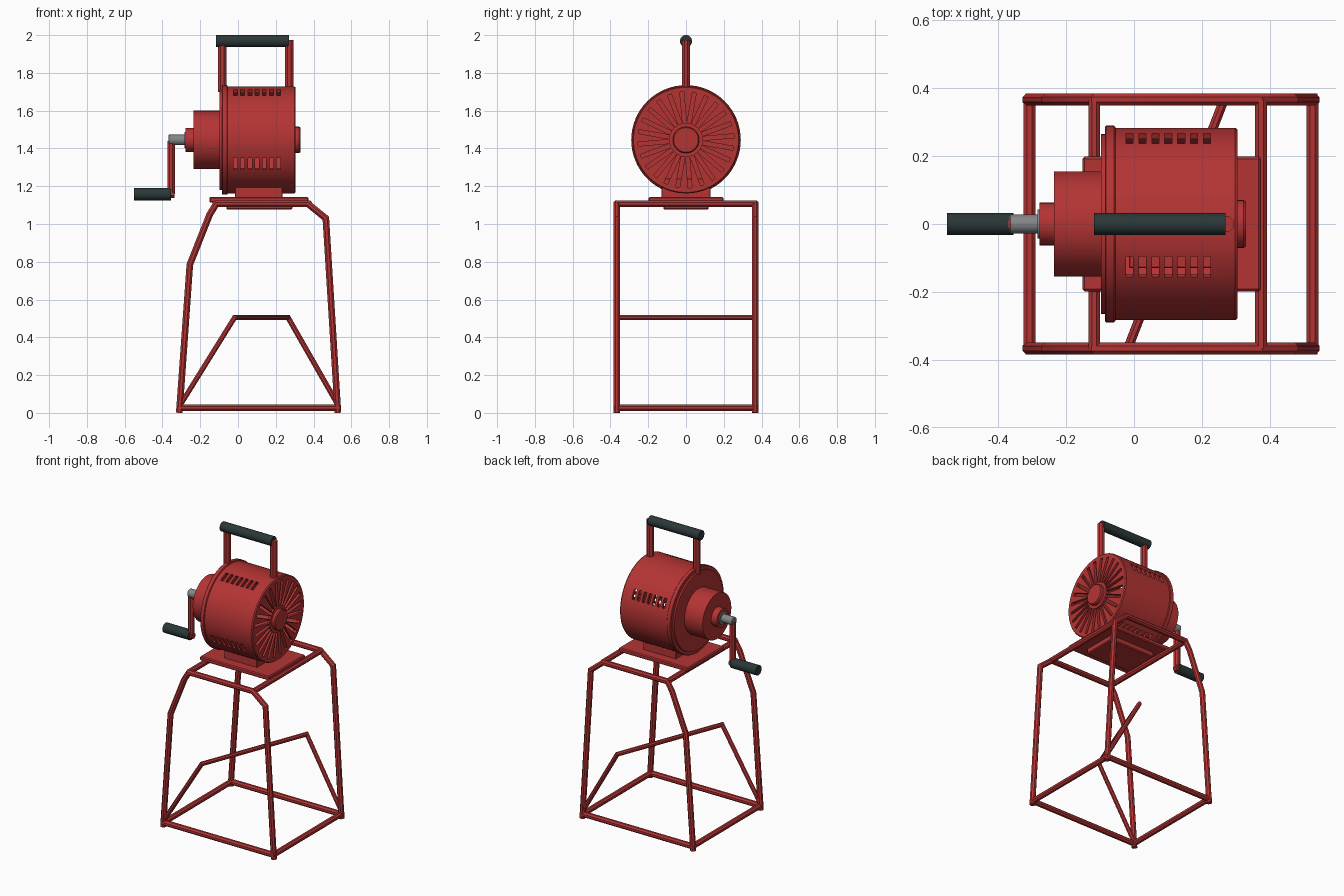
import bpy, bmesh, math
from mathutils import Vector, Matrix

if "Cube" in bpy.data.objects:
    bpy.data.objects.remove(bpy.data.objects["Cube"])


def material(name, rgb):
    m = bpy.data.materials.new(name)
    m.diffuse_color = (*rgb, 1)
    m.use_nodes = True
    m.node_tree.nodes["Principled BSDF"].inputs["Base Color"].default_value = m.diffuse_color
    return m


RED = material("red paint", (0.46, 0.034, 0.034))
DARK = material("dark grip rubber", (0.024, 0.038, 0.039))
GREY = material("grey steel", (0.23, 0.235, 0.24))
AXIS_Z = 1.445          # height of the motor axis


def finish(name, bm, mat):
    bmesh.ops.recalc_face_normals(bm, faces=bm.faces)
    me = bpy.data.meshes.new(name)
    bm.to_mesh(me)
    bm.free()
    ob = bpy.data.objects.new(name, me)
    bpy.context.collection.objects.link(ob)
    me.materials.append(mat)
    return ob


def smooth(ob):
    bpy.ops.object.select_all(action='DESELECT')
    ob.select_set(True)
    bpy.context.view_layer.objects.active = ob
    bpy.ops.object.shade_smooth_by_angle(angle=math.radians(30))


def tube(name, path, r, mat=RED, sides=8):
    """Capped tube with mitred bends along a path."""
    pts = [Vector(p) for p in path]
    dirs = [(b - a).normalized() for a, b in zip(pts, pts[1:])]
    d = dirs[0]
    ref = Vector((0, 1, 0)) if abs(d.y) < 0.9 else Vector((0, 0, 1))
    u = d.cross(ref).normalized()
    v = d.cross(u)
    k = r / math.cos(math.pi / sides)
    ring = []
    for i in range(sides):
        a = 2 * math.pi * (i + 0.5) / sides
        ring.append(pts[0] + k * (u * math.cos(a) + v * math.sin(a)))
    bm = bmesh.new()
    prev = [bm.verts.new(p) for p in ring]
    bm.faces.new(prev)
    for i, d in enumerate(dirs):
        n = (d + dirs[i + 1]).normalized() if i + 1 < len(dirs) else d
        ring = [p + d * ((pts[i + 1] - p).dot(n) / d.dot(n)) for p in ring]
        cur = [bm.verts.new(p) for p in ring]
        for j in range(sides):
            q = (j + 1) % sides
            bm.faces.new((prev[j], prev[q], cur[q], cur[j]))
        prev = cur
    bm.faces.new(prev)
    ob = finish(name, bm, mat)
    smooth(ob)
    return ob


def lathe(name, profile, mat=RED, sides=64):
    """Solid of (x, radius) steps turned about the motor axis."""
    bm = bmesh.new()
    rings = []
    for x, r in profile:
        rings.append([bm.verts.new((x, r * math.cos(2 * math.pi * i / sides),
                                    AXIS_Z + r * math.sin(2 * math.pi * i / sides)))
                      for i in range(sides)])
    for a, b in zip(rings, rings[1:]):
        for j in range(sides):
            q = (j + 1) % sides
            bm.faces.new((a[j], a[q], b[q], b[j]))
    bm.faces.new(rings[0])
    bm.faces.new(rings[-1])
    ob = finish(name, bm, mat)
    smooth(ob)
    return ob


def box(name, x0, x1, hy, z0, z1, bevel=0.006):
    bm = bmesh.new()
    bmesh.ops.create_cube(bm, size=1)
    for v in bm.verts:
        v.co = ((x0 + x1) / 2 + v.co.x * (x1 - x0), v.co.y * 2 * hy,
                (z0 + z1) / 2 + v.co.z * (z1 - z0))
    bmesh.ops.bevel(bm, geom=bm.edges[:], offset=bevel, segments=1, affect='EDGES')
    return finish(name, bm, RED)


# Stand: two bent side hoops, base rails and cross bars
R, Y = 0.0175, 0.366
for side, s in (("front", -1), ("back", 1)):
    y = s * Y
    tube(f"{side}_leg_hoop", [(-0.311, y, 0.0), (-0.255, y, 0.785), (-0.15, y, 1.05),
                              (-0.115, y, 1.107), (0.37, y, 1.107),
                              (0.465, y, 1.03), (0.529, y, 0.0)], R)
    tube(f"{side}_base_rail", [(-0.32, y, 0.027), (0.54, y, 0.027)], R)
for name, x, z in (("base_left", -0.307, 0.027), ("base_right", 0.525, 0.027),
                   ("top_left", -0.117, 1.107), ("top_right", 0.374, 1.107)):
    tube(f"{name}_crossbar", [(x, -Y, z), (x, Y, z)], R)
tube("diagonal_brace", [(-0.307, -Y, 0.04), (-0.018, -Y, 0.505),
                        (0.265, Y, 0.505), (0.525, Y, 0.05)], 0.0135)

# Mounting plates and pedestal
box("mounting_plate", -0.152, 0.373, 0.198, 1.114, 1.143)
box("under_plate", -0.062, 0.288, 0.12, 1.076, 1.116)
box("pedestal", -0.015, 0.235, 0.13, 1.14, 1.24, 0.003)

# Hollow motor drum: outer shell with an inward-facing inner wall
drum = lathe("motor_drum", [(-0.06, 0.283), (0.298, 0.283), (0.305, 0.278)])
bm = bmesh.new()
bm.from_mesh(drum.data)
inner = bmesh.ops.create_cone(bm, cap_ends=True, segments=64, radius1=0.265,
                              radius2=0.265, depth=0.325,
                              matrix=Matrix.Translation((0.1225, 0, AXIS_Z))
                              @ Matrix.Rotation(math.pi / 2, 4, 'Y'))
faces = {f for v in inner["verts"] for f in v.link_faces}
bmesh.ops.reverse_faces(bm, faces=list(faces))
bm.to_mesh(drum.data)
bm.free()

# Cutters: four rows of side vents and a fan of slots in the end cap
bm = bmesh.new()
centre = Matrix.Translation((0, 0, AXIS_Z))
for row in range(4):
    turn = Matrix.Rotation(math.radians(26.6 + 90 * row), 4, 'X')
    for i in range(7):
        bmesh.ops.create_cube(bm, size=1, matrix=centre @ turn
                              @ Matrix.Translation((-0.013 + 0.038 * i, 0, 0.28))
                              @ Matrix.Diagonal((0.021, 0.066, 0.08, 1)))
for i in range(24):
    turn = Matrix.Rotation(math.radians(5 + 15 * i), 4, 'X')
    bmesh.ops.create_cube(bm, size=1, matrix=centre @ turn
                          @ Matrix.Translation((0.295, 0, 0.172))
                          @ Matrix.Diagonal((0.06, 0.021, 0.165, 1)))
cutter = finish("vent_cutter", bm, RED)
mod = drum.modifiers.new("vents", 'BOOLEAN')
mod.operation, mod.solver, mod.object = 'DIFFERENCE', 'EXACT', cutter
bpy.ops.object.select_all(action='DESELECT')
drum.select_set(True)
bpy.context.view_layer.objects.active = drum
bpy.ops.object.modifier_apply(modifier=mod.name)
bpy.data.objects.remove(cutter)
smooth(drum)

# Drum flange, gear housing, hub and end boss
lathe("drum_flange", [(-0.097, 0.265), (-0.086, 0.265), (-0.086, 0.286), (-0.082, 0.29),
                      (-0.059, 0.29), (-0.055, 0.286), (-0.055, 0.27)])
lathe("gear_housing", [(-0.235, 0.155), (-0.09, 0.155)])
lathe("shaft_hub", [(-0.278, 0.063), (-0.23, 0.063)], sides=32)
lathe("end_boss", [(0.29, 0.07), (0.323, 0.07), (0.33, 0.065)], sides=32)

# Crank
lathe("shaft_washer", [(-0.284, 0.043), (-0.276, 0.043)], GREY, 24)
lathe("crank_shaft", [(-0.368, 0.024), (-0.364, 0.028), (-0.28, 0.028)], GREY, 24)
tube("crank_arm", [(-0.354, 0, 1.158), (-0.354, 0, 1.44)], 0.02)
tube("crank_grip_pin", [(-0.37, 0, 1.158), (-0.337, 0, 1.158)], 0.02)
tube("crank_grip", [(-0.55, 0, 1.158), (-0.355, 0, 1.158)], 0.033, DARK, 20)

# Carrying handle
tube("handle_left_post", [(-0.083, 0, 1.70), (-0.083, 0, 1.965)], 0.022)
tube("handle_right_post", [(0.271, 0, 1.70), (0.271, 0, 1.975)], 0.022)
tube("handle_grip", [(-0.117, 0, 1.968), (0.27, 0, 1.968)], 0.032, DARK, 20)
